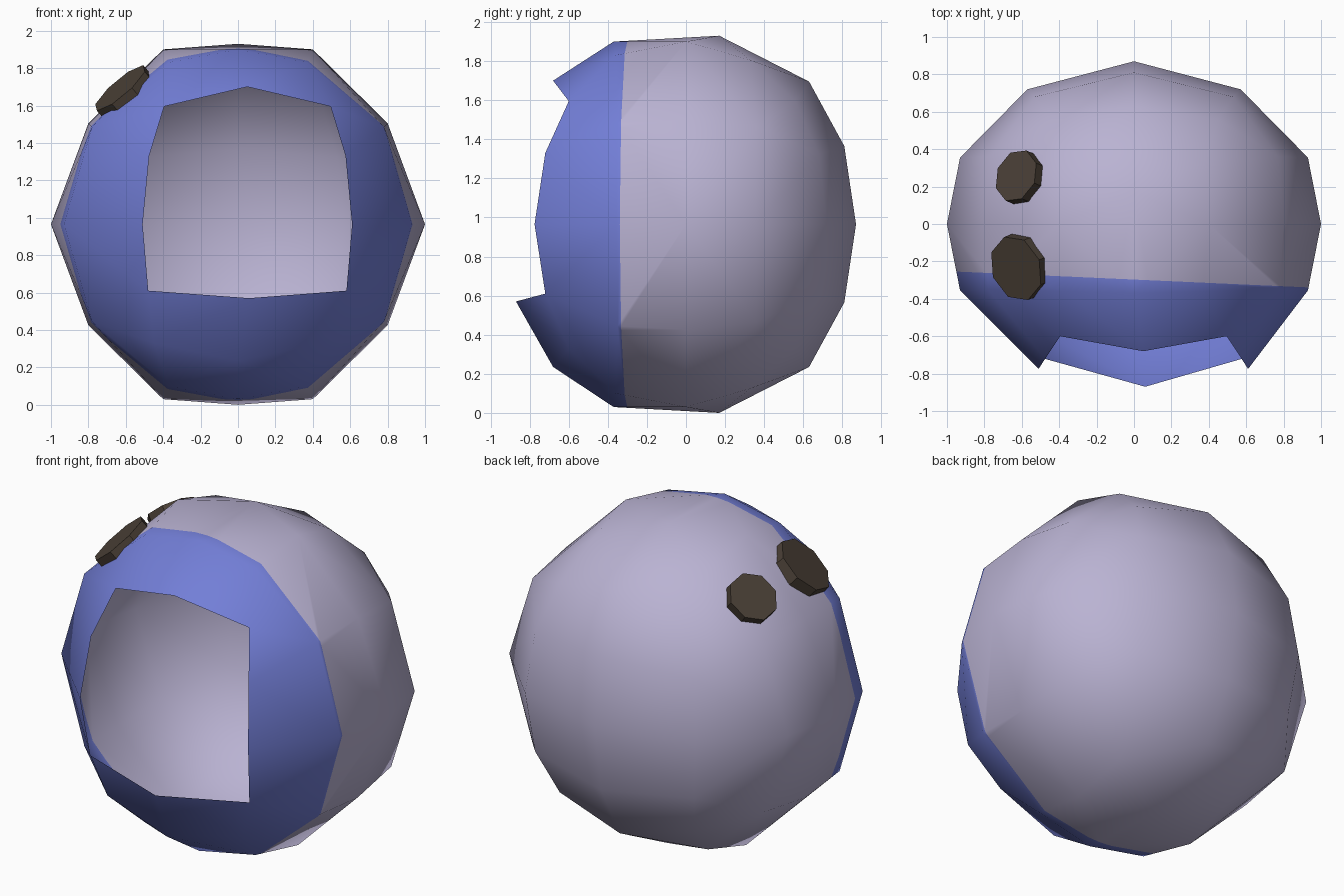
import bpy, bmesh
from mathutils import Vector, Matrix

old = bpy.data.objects.get("Cube")
if old:
    bpy.data.objects.remove(old, do_unlink=True)

CENTER = Vector((0, 0, 0.965))


def material(name, rgb):
    m = bpy.data.materials.new(name)
    m.use_nodes = True
    m.diffuse_color = (*rgb, 1)
    bsdf = next(n for n in m.node_tree.nodes if n.type == 'BSDF_PRINCIPLED')
    bsdf.inputs["Base Color"].default_value = (*rgb, 1)
    bsdf.inputs["Roughness"].default_value = 0.8
    return m


lavender = material("lavender", (0.49, 0.45, 0.65))
blue = material("blue", (0.17, 0.21, 0.68))
brown = material("dark brown", (0.07, 0.052, 0.038))


def make_object(name, bm, mats):
    mesh = bpy.data.meshes.new(name)
    bm.to_mesh(mesh)
    bm.free()
    ob = bpy.data.objects.new(name, mesh)
    bpy.context.collection.objects.link(ob)
    ob.location = CENTER
    for m in mats:
        mesh.materials.append(m)
    return ob


# Faceted shell: one quarter of its corners, mirrored in x and z
quarter = [
    (1, 0, 0), (0.93, 0.355, 0), (0.93, -0.355, 0), (0.57, 0.72, 0), (0, 0.87, 0),
    (0, 0.81, 0.4), (0.53, 0.68, 0.36), (0.45, 0.56, 0.63), (0, 0.63, 0.73),
    (0, 0.17, 0.965), (0, -0.37, 0.935), (0.4, 0, 0.935), (0.38, 0.33, 0.84),
    (0.8, 0, 0.54), (0.77, 0.36, 0.5), (0.78, -0.35, 0.52), (0.37, -0.36, 0.865),
]
points = {(sx * x, y, sz * z) for x, y, z in quarter for sx in (1, -1) for sz in (1, -1)}
# Corners below the face opening
points |= {(0, -0.68, -0.73), (0.45, -0.6, -0.635), (-0.45, -0.6, -0.635)}

# Rim of the face opening, slightly off centre
rim = [(0.05, -0.68, 0.735), (0.06, -0.87, -0.395)]
for half, y, z in [(0.445, -0.6, 0.63), (0.525, -0.72, 0.365),
                   (0.56, -0.775, 0), (0.53, -0.72, -0.355)]:
    rim += [(0.05 + half, y, z), (0.05 - half, y, z)]

bm = bmesh.new()
for p in points:
    bm.verts.new(p)
rim_verts = {bm.verts.new(p) for p in rim}
bmesh.ops.convex_hull(bm, input=list(bm.verts))
bmesh.ops.delete(bm, geom=[v for v in bm.verts if not v.link_faces], context='VERTS')
bmesh.ops.recalc_face_normals(bm, faces=list(bm.faces))

# Cut the opening
window = [f for f in bm.faces if all(v in rim_verts for v in f.verts)]
bmesh.ops.delete(bm, geom=window, context='FACES')

# Split along a slightly turned plane; the front part is blue
plane_co, plane_no = Vector((0, -0.297, 0)), Vector((0.045, 1, 0)).normalized()
bmesh.ops.bisect_plane(bm, geom=list(bm.verts) + list(bm.edges) + list(bm.faces),
                       plane_co=plane_co, plane_no=plane_no, dist=0.0005)
for f in bm.faces:
    f.smooth = True
    f.material_index = int((f.calc_center_median() - plane_co).dot(plane_no) < 0)
make_object("helmet_shell", bm, [lavender, blue])


# Two eight-sided buttons lying on the upper right side
def button(name, pos, radius):
    pos = Vector(pos)
    bm = bmesh.new()
    turn = pos.to_track_quat('Z', 'Y').to_matrix().to_4x4()
    bmesh.ops.create_cone(bm, cap_ends=True, segments=8, radius1=radius, radius2=radius,
                          depth=0.065, matrix=Matrix.Translation(pos) @ turn)
    make_object(name, bm, [brown])


button("front_button", (-0.61, -0.23, 0.705), 0.18)
button("rear_button", (-0.61, 0.25, 0.7), 0.145)
